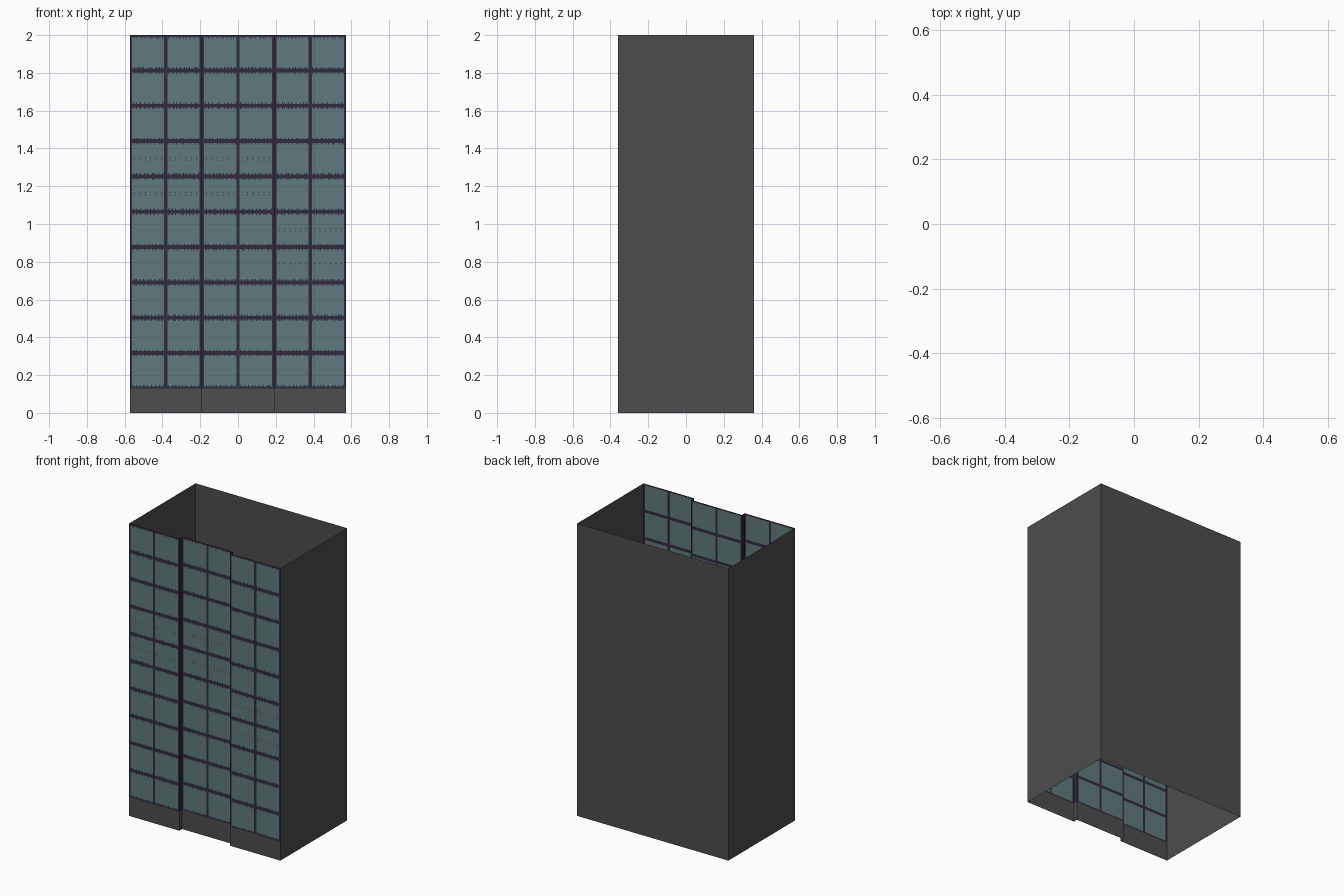
import bpy, bmesh, random

if "Cube" in bpy.data.objects:
    bpy.data.objects.remove(bpy.data.objects["Cube"])

random.seed(4)
W, D, H = 0.573, 0.36, 2.0       # half width, half depth, height
JX, JY = 0.192, -0.33            # recessed middle bay
BASE, ROWS = 0.13, 10
PITCH = (H - BASE) / ROWS


def material(name, rgb):
    m = bpy.data.materials.new(name)
    m.diffuse_color = (*rgb, 1)
    m.use_nodes = True
    m.node_tree.nodes["Principled BSDF"].inputs["Base Color"].default_value = m.diffuse_color
    return m


GREY = material("concrete grey", (0.075, 0.075, 0.075))
GLASS = material("window teal", (0.115, 0.195, 0.2))
FRAME = material("frame purple", (0.032, 0.023, 0.05))


def make(name, quads, mats):
    """Build one object from (four corners, material index) pairs."""
    bm = bmesh.new()
    for pts, mi in quads:
        f = bm.faces.new([bm.verts.new(p) for p in pts])
        f.material_index = mi
    bmesh.ops.remove_doubles(bm, verts=bm.verts, dist=1e-5)
    me = bpy.data.meshes.new(name)
    bm.to_mesh(me)
    bm.free()
    for m in mats:
        me.materials.append(m)
    ob = bpy.data.objects.new(name, me)
    bpy.context.collection.objects.link(ob)


def wall(a, b, z0, z1):
    return [(*a, z0), (*b, z0), (*b, z1), (*a, z1)]


def plate(x, y, z, w, h):
    return wall((x - w / 2, y), (x + w / 2, y), z - h / 2, z + h / 2)


# Plain side and back walls, open at top and bottom
make("side_and_back_walls", [
    (wall((W, -D), (W, D), 0, H), 0),
    (wall((W, D), (-W, D), 0, H), 0),
    (wall((-W, D), (-W, -D), 0, H), 0)], [GREY])

# Plinth following the front outline
outline = [(-W, -D), (-JX, -D), (-JX, JY), (JX, JY), (JX, -D), (W, -D)]
make("front_plinth", [(wall(a, b, 0, BASE), 0)
                      for a, b in zip(outline, outline[1:])], [GREY])

# Dark returns at the sides of the recess
make("recess_returns", [(wall((s * JX, -D), (s * JX, JY), BASE, H)[::s], 0)
                        for s in (1, -1)][::-1], [FRAME])

# Horizontal levels: frame, glass, frame, ...
HB = 0.01
levels = [BASE]
for r in range(ROWS):
    levels += [BASE + r * PITCH + HB, BASE + (r + 1) * PITCH - HB]
levels.append(H)


def bay(name, x0, x1, y):
    """Two columns of windows framed in purple, with small dashed trim."""
    mid = (x0 + x1) / 2
    xs = [x0, x0 + 0.011, mid - 0.008, mid + 0.008, x1 - 0.011, x1]
    quads = []
    for i in range(len(xs) - 1):
        for j in range(len(levels) - 1):
            glass = i % 2 == 1 and j % 2 == 1
            quads.append((wall((xs[i], y), (xs[i + 1], y),
                               levels[j], levels[j + 1]), 1 if glass else 0))
    make(name, quads, [FRAME, GLASS])

    # Ragged ticks along the window edges
    ticks = []
    for k in range(ROWS + 1):
        z = BASE + k * PITCH
        for a, b in ((xs[1], xs[2]), (xs[3], xs[4])):
            for n in range(9):
                x = a + (b - a) * (n + 0.5 + random.uniform(-.3, .3)) / 9
                for s in (-1, 1):
                    if (k == 0 and s < 0) or (k == ROWS and s > 0):
                        continue
                    ticks.append((plate(x, y - 0.001, z + s * 0.0135,
                                        0.006, 0.007), 0))
    # Rows of dots across two storeys
    for z in ((0.785, 0.97) if x0 > 0 else (1.16, 1.345)):
        for a, b in ((xs[1], xs[2]), (xs[3], xs[4])):
            for n in range(6):
                x = a + (b - a) * (n + 0.5) / 6
                for dz in (-0.006, 0.006):
                    ticks.append((plate(x, y - 0.001, z + dz, 0.005, 0.005), 0))
    make(name + "_trim", ticks, [FRAME])


bay("left_window_bay", -W, -JX, -D)
bay("middle_window_bay", -JX, JX, JY)
bay("right_window_bay", JX, W, -D)
